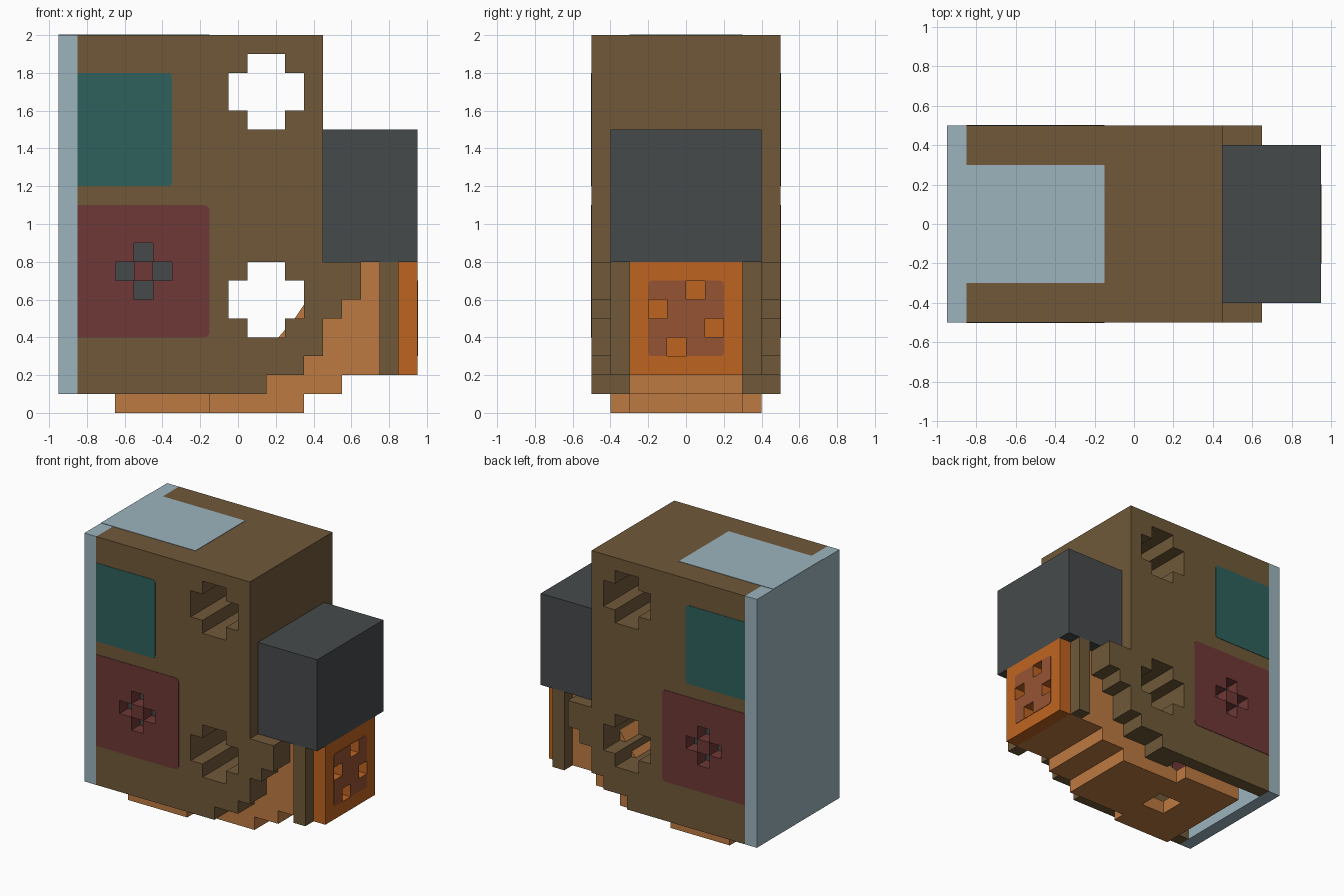
import bpy
import bmesh
import math

if "Cube" in bpy.data.objects:
    bpy.data.objects.remove(bpy.data.objects["Cube"], do_unlink=True)


def material(name, rgb):
    lin = [((c / 255 + 0.055) / 1.055) ** 2.4 for c in rgb] + [1]
    mat = bpy.data.materials.new(name)
    mat.use_nodes = True
    mat.diffuse_color = lin
    mat.node_tree.nodes["Principled BSDF"].inputs["Base Color"].default_value = lin
    return mat


BROWN = material("brown", (112, 89, 57))
BLUE = material("pale_blue", (156, 180, 190))
TEAL = material("teal", (46, 97, 93))
MAROON = material("maroon", (110, 56, 54))
GREY = material("dark_grey", (70, 74, 75))
ORANGE = material("orange", (191, 100, 32))
TAN = material("light_orange", (190, 122, 66))
RUST = material("rust", (150, 84, 51))


def prism(name, mat, points, axis, lo, hi):
    """Extrude a 2D outline along an axis from lo to hi."""
    place = {"x": lambda a, b, t: (t, a, b),
             "y": lambda a, b, t: (a, t, b),
             "z": lambda a, b, t: (a, b, t)}[axis]
    bm = bmesh.new()
    base = bm.faces.new([bm.verts.new(place(a, b, lo)) for a, b in points])
    top = bmesh.ops.extrude_face_region(bm, geom=[base])["geom"]
    step = place(0, 0, hi - lo)
    bmesh.ops.translate(bm, vec=step, verts=[v for v in top if isinstance(v, bmesh.types.BMVert)])
    bmesh.ops.recalc_face_normals(bm, faces=bm.faces[:])
    mesh = bpy.data.meshes.new(name)
    bm.to_mesh(mesh)
    bm.free()
    obj = bpy.data.objects.new(name, mesh)
    bpy.context.collection.objects.link(obj)
    if mat:
        mesh.materials.append(mat)
    return obj


def rect(a0, a1, b0, b1):
    return [(a0, b0), (a1, b0), (a1, b1), (a0, b1)]


def rounded(a0, a1, b0, b1, r, both=True):
    """Rectangle with rounded corners, optionally only on the high side."""
    pts = []
    corners = [(a1 - r, b0 + r, 270), (a1 - r, b1 - r, 0), (a0 + r, b1 - r, 90), (a0 + r, b0 + r, 180)]
    for ca, cb, start in corners[:4 if both else 2]:
        for i in range(4):
            ang = math.radians(start + 30 * i)
            pts.append((ca + r * math.cos(ang), cb + r * math.sin(ang)))
    return pts if both else pts + [(a0, b1), (a0, b0)]


def box(name, mat, x, y, z):
    return prism(name, mat, rect(*x, *y), "z", *z)


def cut(obj, cutter):
    cutter.hide_render = True
    mod = obj.modifiers.new("cut", "BOOLEAN")
    mod.operation = "DIFFERENCE"
    mod.solver = "EXACT"
    mod.object = cutter
    bpy.context.view_layer.objects.active = obj
    bpy.ops.object.modifier_apply(modifier=mod.name)
    bpy.data.objects.remove(cutter, do_unlink=True)


def square(a, b):
    h = 0.0495
    return rect(a - h, a + h, b - h, b + h)


def plus(a, b):
    """Plus-shaped outline."""
    s, l = 0.1, 0.2
    return [(a - s, b - l), (a + s, b - l), (a + s, b - s), (a + l, b - s), (a + l, b + s), (a + s, b + s),
            (a + s, b + l), (a - s, b + l), (a - s, b + s), (a - l, b + s), (a - l, b - s), (a - s, b - s)]


THIN = 0.003

# Hollow main body with a stepped lower edge
body = prism("body", BROWN, [
    (-0.85, 0.1), (0.15, 0.1), (0.15, 0.2), (0.35, 0.2), (0.35, 0.3), (0.45, 0.3), (0.45, 0.5),
    (0.55, 0.5), (0.55, 0.6), (0.65, 0.6), (0.65, 0.8), (0.45, 0.8), (0.45, 2), (-0.85, 2)], "y", -0.5, 0.5)
cut(body, box("cavity_cutter", None, (-0.95, -0.06), (-0.4, 0.4), (0, 1.9)))
for z in (0.6, 1.7):
    cut(body, prism("tunnel_cutter", None, plus(0.15, z), "y", -0.7, 0.7))

# Back wall and the flush strip over the top
box("back_wall", BLUE, (-0.95, -0.85), (-0.5, 0.5), (0.1, 2))
box("top_strip", BLUE, (-0.949, -0.15), (-0.3, 0.3), (1.999, 2 + THIN))

# Side panels, mirrored front and back
for side, s in (("front", -1), ("back", 1)):
    lo, hi = sorted((s * 0.499, s * (0.5 + THIN)))
    prism(side + "_window", TEAL, rounded(-0.85, -0.35, 1.2, 1.8, 0.02, False), "y", lo, hi)

    outline = rounded(-0.85, -0.15, 0.4, 1.1, 0.03, False)
    wide = rounded(-0.9, -0.15, 0.4, 1.1, 0.03, False)
    cut(body, prism("panel_cutter", None, wide, "y", *sorted((s * 0.35, s * 0.6))))
    vent = prism(side + "_vent_panel", MAROON, outline, "y", *sorted((s * 0.4, s * (0.5 + THIN))))
    for dx, dz in ((0, 0.1), (0, -0.1), (0.1, 0), (-0.1, 0)):
        cut(vent, prism("vent_cutter", None, square(-0.5 + dx, 0.75 + dz), "y", *sorted((s * 0.3, s * 0.6))))
    box(side + "_vent_core", GREY, (-0.66, -0.34), sorted((s * 0.35, s * 0.4)), (0.59, 0.91))

    # Upright beside the grille
    box(side + "_post", BROWN, (0.75, 0.85), sorted((s * 0.3, s * 0.4)), (0.2, 0.8))

# Stepped hull under the body
prism("stepped_hull", TAN, [
    (-0.15, 0), (0.35, 0), (0.35, 0.1), (0.55, 0.1), (0.55, 0.2), (0.85, 0.2), (0.85, 0.8), (0.5, 0.8),
    (0.3, 0.5), (0, 0.15), (-0.15, 0.1)], "y", -0.3, 0.3)
plate = box("bottom_plate", TAN, (-0.65, -0.15), (-0.4, 0.4), (0, 0.1))
cut(plate, box("plate_cutter", None, (-0.36, -0.16), (-0.1, 0.1), (-0.1, 0.2)))

# Large block on the right end
box("end_block", GREY, (0.45, 0.95), (-0.4, 0.4), (0.8, 1.5))

# Grille with offset square openings
grille = box("grille", ORANGE, (0.85, 0.95), (-0.3, 0.3), (0.2, 0.8))
inset = prism("grille_inset", RUST, rounded(-0.2, 0.2, 0.3, 0.7, 0.02), "x", 0.949, 0.95 + THIN)
for y, z in ((0.05, 0.65), (-0.15, 0.55), (0.15, 0.45), (-0.05, 0.35)):
    for part in (grille, inset):
        cut(part, prism("grille_cutter", None, square(y, z), "x", 0.8501, 1.1))
